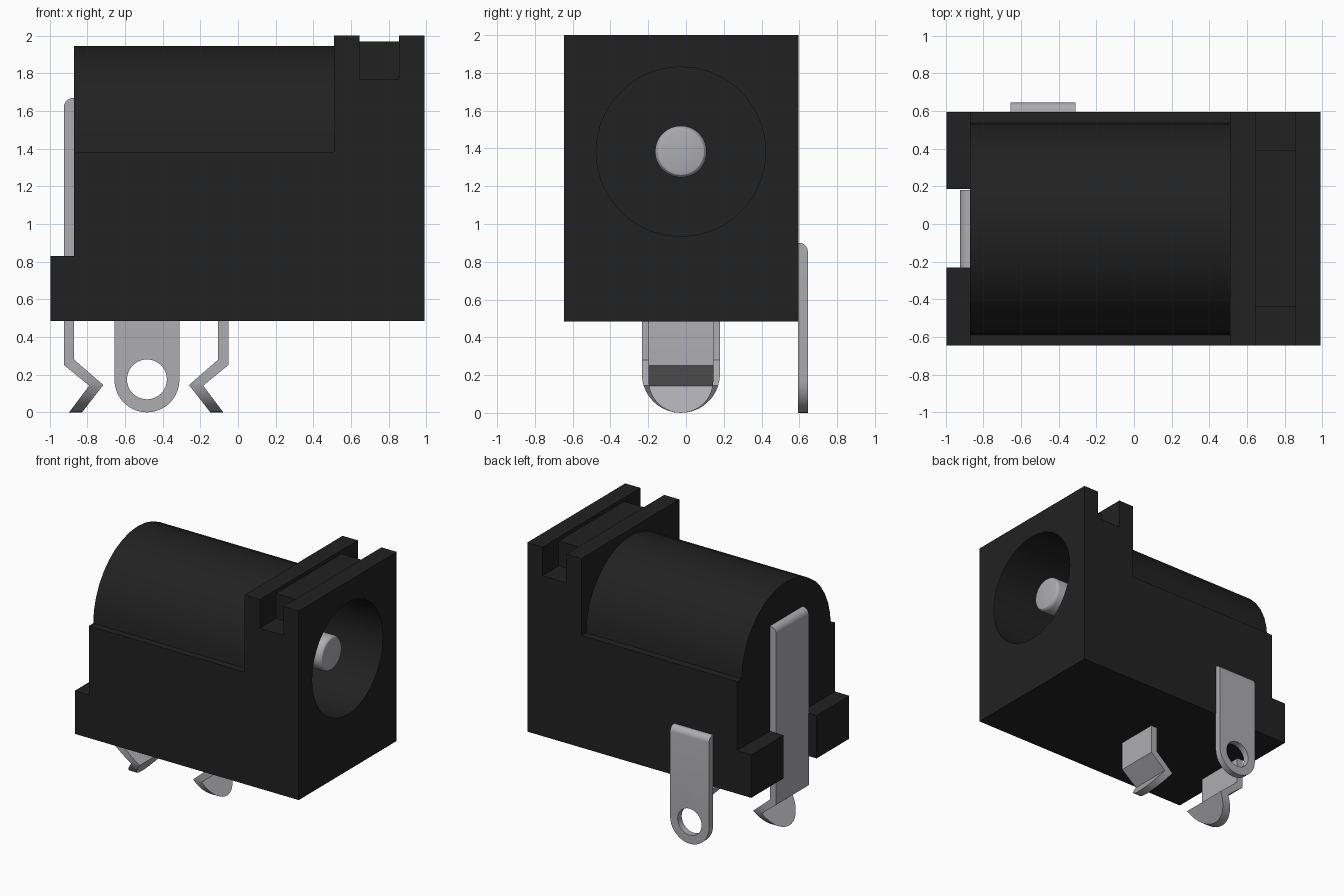
import bpy, bmesh, math

if "Cube" in bpy.data.objects:
    bpy.data.objects.remove(bpy.data.objects["Cube"])

CY, CZ = -0.027, 1.383          # axis of the barrel and socket


def material(name, rgb):
    m = bpy.data.materials.new(name)
    m.diffuse_color = (*rgb, 1)
    m.use_nodes = True
    m.node_tree.nodes["Principled BSDF"].inputs["Base Color"].default_value = m.diffuse_color
    return m


BLACK = material("black plastic", (0.0155, 0.0155, 0.0155))
METAL = material("grey metal", (0.42, 0.42, 0.44))


def prism(name, pts, axis, lo, hi, mat):
    """Extrude a 2D outline along an axis: x uses (y,z), y uses (x,z)."""
    def place(p, t):
        return (t, p[0], p[1]) if axis == "x" else (p[0], t, p[1])
    bm = bmesh.new()
    a = [bm.verts.new(place(p, lo)) for p in pts]
    b = [bm.verts.new(place(p, hi)) for p in pts]
    n = len(pts)
    bm.faces.new(a)
    bm.faces.new(b)
    for i in range(n):
        j = (i + 1) % n
        bm.faces.new((a[i], a[j], b[j], b[i]))
    bmesh.ops.recalc_face_normals(bm, faces=bm.faces)
    me = bpy.data.meshes.new(name)
    bm.to_mesh(me)
    bm.free()
    me.materials.append(mat)
    ob = bpy.data.objects.new(name, me)
    bpy.context.collection.objects.link(ob)
    return ob


def rect(u0, u1, v0, v1):
    return [(u0, v0), (u1, v0), (u1, v1), (u0, v1)]


def arc(u, v, r, a0, a1, n):
    return [(u + r * math.cos(math.radians(a0 + (a1 - a0) * i / n)),
             v + r * math.sin(math.radians(a0 + (a1 - a0) * i / n))) for i in range(n + 1)]


def combine(target, tool, op):
    """Apply a boolean and remove the helper."""
    mod = target.modifiers.new("bool", "BOOLEAN")
    mod.operation, mod.solver, mod.object = op, "EXACT", tool
    bpy.context.view_layer.objects.active = target
    bpy.ops.object.modifier_apply(modifier=mod.name)
    bpy.data.objects.remove(tool, do_unlink=True)


def smooth(ob):
    bpy.ops.object.select_all(action="DESELECT")
    ob.select_set(True)
    bpy.context.view_layer.objects.active = ob
    bpy.ops.object.shade_smooth_by_angle(angle=math.radians(30))


# Housing: side profile with head, top groove and rear foot
housing = prism("housing", [(-0.995, 0.485), (0.99, 0.485), (0.99, 2), (0.855, 2),
                            (0.855, 1.77), (0.645, 1.77), (0.645, 2), (0.51, 2),
                            (0.51, CZ), (-0.87, CZ), (-0.87, 0.83), (-0.995, 0.83)],
                "y", -0.645, 0.595, BLACK)
# Rounded barrel top
barrel = arc(CY, CZ, 0.563, 0, 180, 18) + [(CY - 0.563, 1.1), (CY + 0.563, 1.1)]
combine(housing, prism("barrel", barrel, "x", -0.87, 0.6, BLACK), "UNION")
# Raised centre block in the groove
combine(housing, prism("block", rect(0.62, 0.88, 1.6, 1.97), "y", -0.44, 0.39, BLACK), "UNION")
# Gap between the rear feet
combine(housing, prism("gap", rect(-0.232, 0.185, 0.4, 0.9), "x", -1.1, -0.87, BLACK), "DIFFERENCE")
# Socket bore
combine(housing, prism("bore", arc(CY, CZ, 0.449, 0, 350, 35), "x", -0.6, 1.1, BLACK), "DIFFERENCE")
smooth(housing)

# Centre pin with rounded tip, turned around the socket axis
bm = bmesh.new()
profile = [(-0.65, 0.137)] + [(0.825 + 0.028 * math.sin(t), 0.109 + 0.028 * math.cos(t))
                              for t in (0, math.pi / 6, math.pi / 3, math.pi / 2)]
rings = [[bm.verts.new((x, CY + r * math.cos(k * math.pi / 18), CZ + r * math.sin(k * math.pi / 18)))
          for k in range(36)] for x, r in profile]
for a, b in zip(rings, rings[1:]):
    for k in range(36):
        j = (k + 1) % 36
        bm.faces.new((a[k], a[j], b[j], b[k]))
bm.faces.new(rings[0])
bm.faces.new(rings[-1])
bmesh.ops.recalc_face_normals(bm, faces=bm.faces)
me = bpy.data.meshes.new("center_pin")
bm.to_mesh(me)
bm.free()
me.materials.append(METAL)
pin = bpy.data.objects.new("center_pin", me)
bpy.context.collection.objects.link(pin)
smooth(pin)


# Bent terminals: kinked strip, trimmed to a round lower end
def bent_terminal(name, x0, d, top, half):
    kink = [(0.055, 0.28), (0.21, 0.145), (0.097, 0), (0.028, 0), (0.135, 0.142), (0, 0.252)]
    pts = [(0.055, top)] + kink + arc(0.05, top - 0.05, 0.05, 180, 90, 5)
    ob = prism(name, [(x0 + d * u, z) for u, z in pts], "y", CY - half, CY + half, METAL)
    trim = arc(CY, half, half, 180, 360, 20) + [(CY + half, 2), (CY - half, 2)]
    combine(ob, prism("trim", trim, "x", -1.5, 0.5, METAL), "INTERSECT")
    smooth(ob)


bent_terminal("rear_terminal", -0.925, 1, 1.67, 0.207)
bent_terminal("middle_terminal", -0.05, -1, 0.58, 0.172)

# Flat side terminal with eyelet and rounded top edge
side = prism("side_terminal", [(0.594, 0), (0.645, 0)] + arc(0.6, 0.855, 0.045, 0, 90, 5) + [(0.594, 0.9)],
             "x", -0.656, -0.311, METAL)
outline = arc(-0.4835, 0.1725, 0.1725, 180, 360, 20) + [(-0.311, 2), (-0.656, 2)]
combine(side, prism("trim", outline, "y", 0.4, 0.8, METAL), "INTERSECT")
combine(side, prism("eyelet", arc(-0.4835, 0.175, 0.106, 0, 348.75, 31), "y", 0.4, 0.8, METAL), "DIFFERENCE")
smooth(side)
